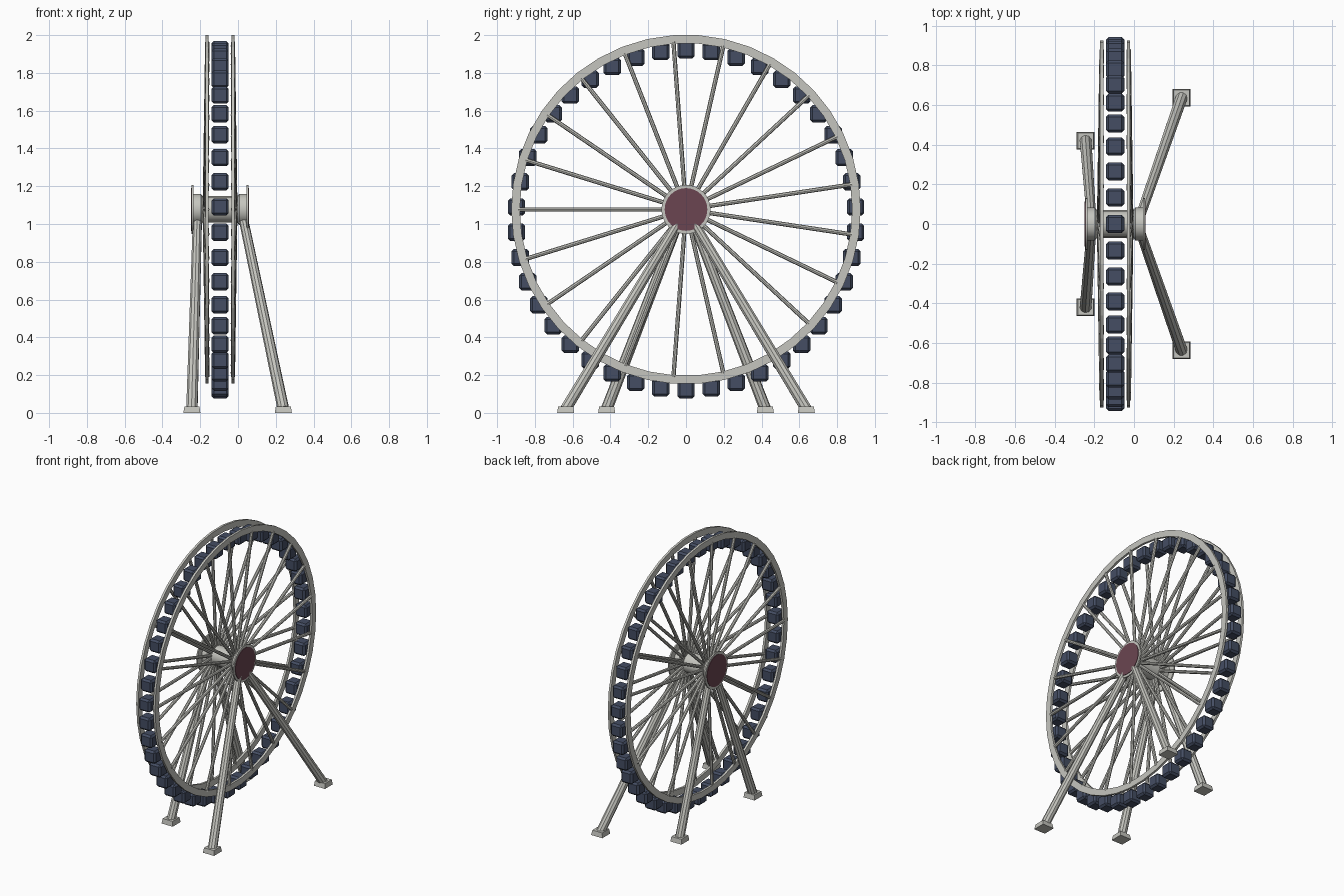
import bpy, bmesh, math
from mathutils import Vector, Matrix

if "Cube" in bpy.data.objects:
    bpy.data.objects.remove(bpy.data.objects["Cube"])

HUB_Z = 1.077          # wheel axis height
MID_X = -0.095         # wheel centre plane
RIMS = (-0.163, -0.027)


def material(name, rgb):
    m = bpy.data.materials.new(name)
    m.diffuse_color = (*rgb, 1)
    m.use_nodes = True
    m.node_tree.nodes["Principled BSDF"].inputs["Base Color"].default_value = m.diffuse_color
    return m


STEEL = material("light grey steel", (0.56, 0.56, 0.52))
NAVY = material("navy cabin", (0.058, 0.075, 0.125))
MAROON = material("maroon cap", (0.145, 0.06, 0.082))


def finish(bm, name, mat, smooth=True):
    bmesh.ops.recalc_face_normals(bm, faces=bm.faces)
    me = bpy.data.meshes.new(name)
    bm.to_mesh(me)
    bm.free()
    me.materials.append(mat)
    ob = bpy.data.objects.new(name, me)
    bpy.context.collection.objects.link(ob)
    if smooth:
        bpy.ops.object.select_all(action='DESELECT')
        ob.select_set(True)
        bpy.context.view_layer.objects.active = ob
        bpy.ops.object.shade_smooth_by_angle(angle=math.radians(25))
    return ob


def rod(bm, a, b, r, sides, r2=None):
    """Closed cylinder or cone from point a to point b."""
    a, b = Vector(a), Vector(b)
    d = b - a
    mat = Matrix.Translation((a + b) / 2) @ d.to_track_quat('Z', 'Y').to_matrix().to_4x4()
    bmesh.ops.create_cone(bm, cap_ends=True, segments=sides, radius1=r,
                          radius2=r if r2 is None else r2, depth=d.length, matrix=mat)


def polar(x, radius, angle):
    return (x, radius * math.cos(angle), HUB_Z + radius * math.sin(angle))


def lathe(bm, profile, sides):
    """Revolve a closed (x, radius) outline about the wheel axis."""
    rings = [[bm.verts.new(polar(x, r, 2 * math.pi * i / sides)) for x, r in profile]
             for i in range(sides)]
    n = len(profile)
    for i in range(sides):
        p, q = rings[i], rings[(i + 1) % sides]
        for j in range(n):
            k = (j + 1) % n
            bm.faces.new((p[j], p[k], q[k], q[j]))


# Twin rims, each a flat ring
for name, x in zip(("left_rim", "right_rim"), RIMS):
    bm = bmesh.new()
    lathe(bm, [(x - .008, .88), (x + .008, .88), (x + .008, .925), (x - .008, .925)], 42)
    finish(bm, name, STEEL, smooth=False)

# Spokes splay slightly outward towards the hub
for name, x, out in (("left_spokes", RIMS[0], -.012), ("right_spokes", RIMS[1], .012)):
    bm = bmesh.new()
    for i in range(21):
        a = math.pi + 2 * math.pi * i / 21
        rod(bm, polar(x + out, .06, a), polar(x, .89, a), .0115, 8)
    finish(bm, name, STEEL)

# Cabins stay upright around the wheel
bm = bmesh.new()
for i in range(42):
    a = 2 * math.pi * (i + .5) / 42
    pos = Vector((MID_X, .9 * math.cos(a), 1.023 + .9 * math.sin(a)))
    bmesh.ops.create_cube(bm, size=.092, matrix=Matrix.Translation(pos))
bmesh.ops.bevel(bm, geom=list(bm.edges), offset=.013, segments=1, affect='EDGES')
finish(bm, "cabins", NAVY, smooth=False)

# Axle
bm = bmesh.new()
rod(bm, (-.2, 0, HUB_Z), (.01, 0, HUB_Z), .07, 16)
finish(bm, "axle", STEEL)

# Bearing housings, end plates and coloured caps
for side, x0, x1, s in (("left", -.185, -.238, -1), ("right", -.005, .048, 1)):
    bm = bmesh.new()
    rod(bm, (x0, 0, HUB_Z), (x0 + s * .012, 0, HUB_Z), .068, 16, .083)
    rod(bm, (x0 + s * .012, 0, HUB_Z), (x1, 0, HUB_Z), .083, 16)
    finish(bm, side + "_bearing", STEEL)
    bm = bmesh.new()
    rod(bm, (x1 - s * .003, 0, HUB_Z), (x1 + s * .007, 0, HUB_Z), .13, 32)
    finish(bm, side + "_end_plate", STEEL)
    bm = bmesh.new()
    rod(bm, (x1 + s * .006, 0, HUB_Z), (x1 + s * .011, 0, HUB_Z), .113, 32)
    finish(bm, side + "_cap", MAROON)

# Support legs and tapered feet, mirrored front to back
for side, fx, fy, tx in (("left", -.244, .42, -.215), ("right", .24, .637, .03)):
    for end, s in (("front", -1), ("back", 1)):
        bm = bmesh.new()
        rod(bm, (fx, s * fy, .02), (tx, s * .035, 1.02), .031, 10, .025)
        finish(bm, f"{side}_{end}_leg", STEEL)
        bm = bmesh.new()
        bmesh.ops.create_cube(bm, size=1, matrix=Matrix.Translation((fx, s * fy, .0175))
                              @ Matrix.Diagonal((.09, .09, .035, 1)))
        for v in bm.verts:
            if v.co.z > .02:
                v.co.x = fx + (v.co.x - fx) * .88
                v.co.y = s * fy + (v.co.y - s * fy) * .88
        finish(bm, f"{side}_{end}_foot", STEEL, smooth=False)
